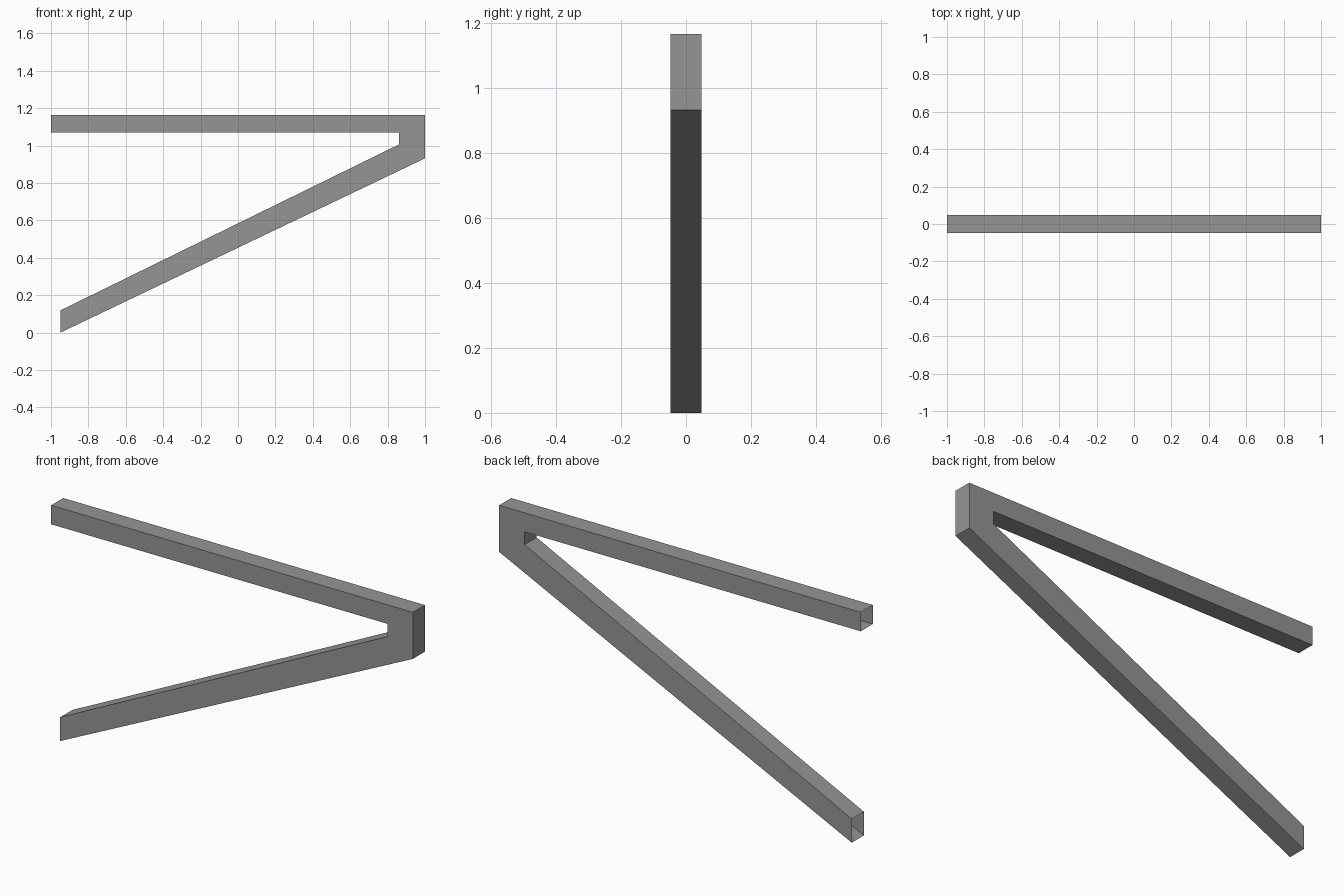
import bpy, bmesh

if "Cube" in bpy.data.objects:
    bpy.data.objects.remove(bpy.data.objects["Cube"])

HALF = 0.0475  # half depth of the tube

grey = bpy.data.materials.new("plain grey")
grey.diffuse_color = (0.3, 0.3, 0.3, 1)
grey.use_nodes = True
grey.node_tree.nodes["Principled BSDF"].inputs["Base Color"].default_value = grey.diffuse_color

# Side outline (x, z): the top arm, the joint and the sloping strut
outline = [(-1, 1.165), (1, 1.165), (1, 0.932), (-0.95, 0.0),
           (-0.95, 0.119), (0.86, 1.006), (0.86, 1.07), (-1, 1.07)]
open_ends = {3, 7}  # outline edges left open as tube mouths

bm = bmesh.new()
front = [bm.verts.new((x, -HALF, z)) for x, z in outline]
back = [bm.verts.new((x, HALF, z)) for x, z in outline]
n = len(outline)

# Front and back plates, split into arm, joint and strut
for ring in (front, back):
    for part in ((0, 1, 6, 7), (1, 2, 5, 6), (2, 3, 4, 5)):
        bm.faces.new([ring[i] for i in part])

# Walls round the outline
for i in range(n):
    if i not in open_ends:
        j = (i + 1) % n
        bm.faces.new((front[i], front[j], back[j], back[i]))

bmesh.ops.recalc_face_normals(bm, faces=bm.faces)
mesh = bpy.data.meshes.new("angled_bracket")
bm.to_mesh(mesh)
bm.free()
mesh.materials.append(grey)
bracket = bpy.data.objects.new("angled_bracket", mesh)
bpy.context.collection.objects.link(bracket)
